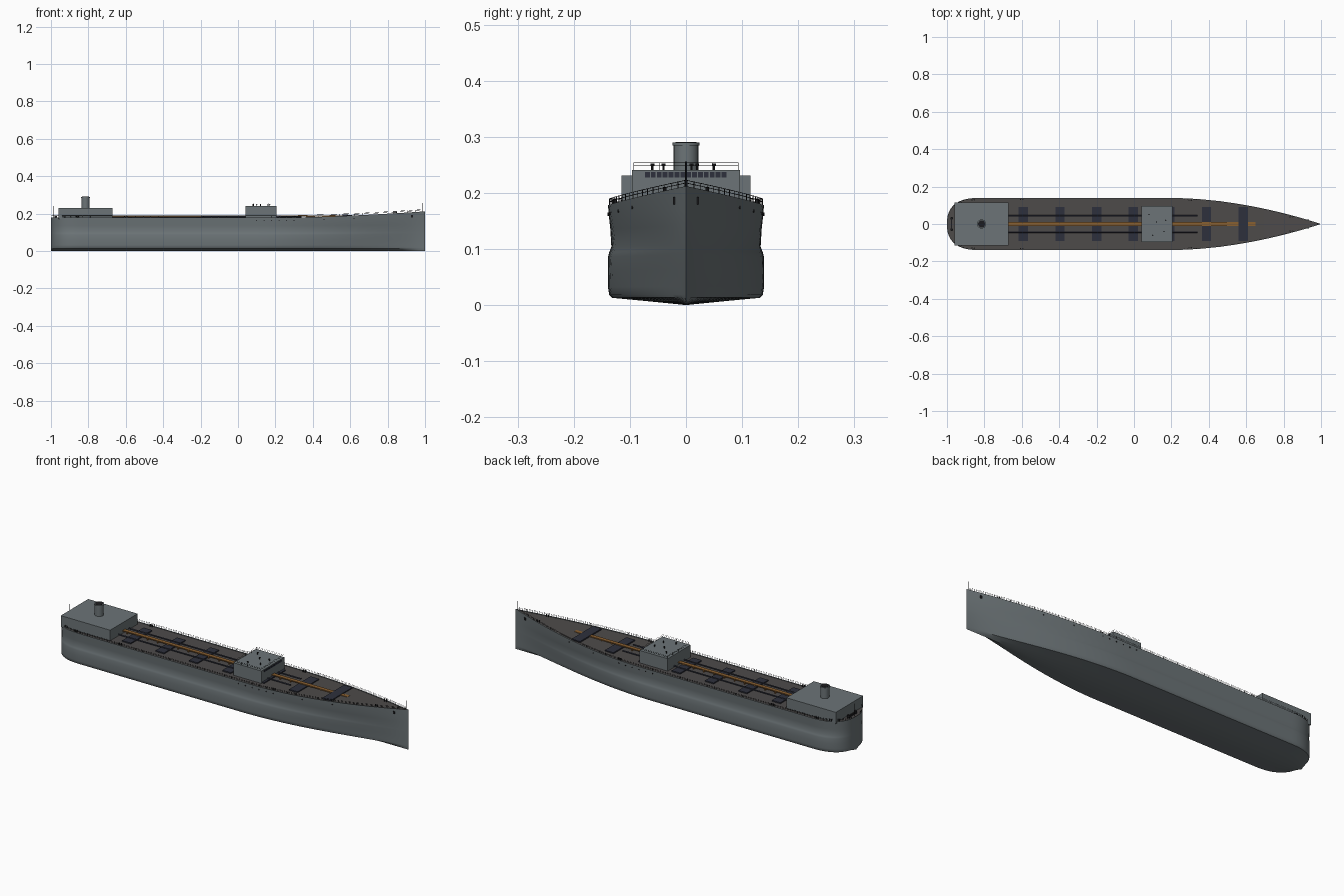
import bpy, bmesh, math
from mathutils import Vector

cube = bpy.data.objects.get("Cube")
if cube:
    bpy.data.objects.remove(cube, do_unlink=True)


def material(name, rgb):
    m = bpy.data.materials.new(name)
    m.use_nodes = True
    m.diffuse_color = (*rgb, 1)
    m.node_tree.nodes["Principled BSDF"].inputs["Base Color"].default_value = (*rgb, 1)
    return m


GREY = material("hull grey", (0.15, 0.175, 0.185))
DECK = material("deck brown grey", (0.075, 0.07, 0.068))
NAVY = material("hatch navy", (0.027, 0.03, 0.046))
BROWN = material("catwalk brown", (0.25, 0.115, 0.03))
BLACK = material("fitting black", (0.012, 0.012, 0.014))

BEAM = 0.139


def add_mesh(name, bm, *mats):
    me = bpy.data.meshes.new(name)
    bm.normal_update()
    bm.to_mesh(me)
    bm.free()
    ob = bpy.data.objects.new(name, me)
    bpy.context.collection.objects.link(ob)
    for m in mats:
        me.materials.append(m)
    return ob


def smooth(ob, degrees=35):
    bpy.ops.object.select_all(action='DESELECT')
    ob.select_set(True)
    bpy.context.view_layer.objects.active = ob
    bpy.ops.object.shade_smooth_by_angle(angle=math.radians(degrees))


def box(name, mat, x0, x1, y0, y1, z0, z1):
    bm = bmesh.new()
    bmesh.ops.create_cube(bm, size=1)
    for v in bm.verts:
        v.co = Vector((x0 + (v.co.x + 0.5) * (x1 - x0), y0 + (v.co.y + 0.5) * (y1 - y0),
                       z0 + (v.co.z + 0.5) * (z1 - z0)))
    return add_mesh(name, bm, mat)


def cylinder(name, mat, centre, radius, depth, sides=12, sideways=False):
    bm = bmesh.new()
    bmesh.ops.create_cone(bm, cap_ends=True, segments=sides, radius1=radius, radius2=radius, depth=depth)
    ob = add_mesh(name, bm, mat)
    ob.location = centre
    if sideways:
        ob.rotation_euler.x = math.pi / 2
    smooth(ob)
    return ob


def wires(name, mat, paths, radius):
    cu = bpy.data.curves.new(name, 'CURVE')
    cu.dimensions = '3D'
    cu.bevel_depth = radius
    cu.bevel_resolution = 0
    cu.use_fill_caps = True
    for path in paths:
        sp = cu.splines.new('POLY')
        sp.points.add(len(path) - 1)
        for p, co in zip(sp.points, path):
            p.co = (*co, 1)
    ob = bpy.data.objects.new(name, cu)
    bpy.context.collection.objects.link(ob)
    cu.materials.append(mat)


# Hull lines: deck height, half breadth at the deck and at the bilge
def sheer(x):
    return 0.178 + 0.034 * max(0, (x - 0.2) / 0.8) ** 1.6


def stern_round(x):
    t = min(1, max(0, (-0.83 - x) / 0.17))
    return BEAM * (1 - t ** 2.5) ** 0.4


def deck_width(x):
    return stern_round(x) if x < 0.2 else BEAM * (1 - ((x - 0.2) / 0.8) ** 1.85)


def bilge_width(x):
    return stern_round(x) if x < 0.1 else BEAM * (1 - ((x - 0.1) / 0.9) ** 2) ** 1.5


def hull_width(x, z):
    s = min(1, max(0, z / sheer(x)))
    s = s * s * (3 - 2 * s)
    return bilge_width(x) * (1 - s) + deck_width(x) * s


# Half section: breadth factor and height up the side, with a long side bulge
PROFILE = [(0.5, 0.007), (0.95, 0.013), (0.985, 0.018), (1, 0.032), (1, 0.06),
           (1, 0.086), (0.985, 0.094), (0.957, 0.104), (0.97, 0.135), (0.99, 0.16)]


def section(x):
    top, w = sheer(x), deck_width(x)
    inner = max(0, w - 0.003)
    pts = [(0, 0)] + [(f * hull_width(x, z), z * (0.7 + 0.3 * top / 0.178)) for f, z in PROFILE]
    pts += [(w, top), (inner, top), (inner, top - 0.003), (0, top - 0.003)]
    return pts


stations = [-1 + 0.17 * (1 - math.cos(i * math.pi / 24)) for i in range(12)]
stations += [-0.83 + 0.93 * i / 8 for i in range(9)] + [0.1 + 0.9 * i / 24 for i in range(1, 25)]

bm = bmesh.new()
rings = []
for x in stations:
    half = section(x)
    loop = half + [(-y, z) for y, z in half[-2:0:-1]]
    rings.append([bm.verts.new((x, y, z)) for y, z in loop])
count, n = len(rings[0]), len(PROFILE)
for a, b in zip(rings, rings[1:]):
    for j in range(count):
        k = (j + 1) % count
        face = bm.faces.new((a[j], b[j], b[k], a[k]))
        face.material_index = 1 if n + 3 <= j < count - n - 3 else 0
bmesh.ops.remove_doubles(bm, verts=bm.verts, dist=0.00005)
bmesh.ops.recalc_face_normals(bm, faces=bm.faces)
smooth(add_mesh("hull", bm, GREY, DECK), 40)

# Deck houses and funnel
box("aft_house", GREY, -0.96, -0.67, -0.115, 0.115, 0.17, 0.231)
box("bridge_house", GREY, 0.04, 0.205, -0.096, 0.096, 0.17, 0.241)
cylinder("funnel", GREY, (-0.815, 0, 0.257), 0.022, 0.06, 24)
cylinder("funnel_rim", GREY, (-0.815, 0, 0.287), 0.0245, 0.006, 24)
cylinder("funnel_mouth", BLACK, (-0.815, 0, 0.29), 0.019, 0.002, 24)
for i in range(14):
    y = -0.073 + i * 0.0105
    box("bridge_window", NAVY, 0.203, 0.2065, y, y + 0.0085, 0.227, 0.237)

# Catwalk, hatches and pipes on the tank deck
box("catwalk", BROWN, -0.67, 0.65, -0.01, 0.01, 0.185, 0.19)
for i in range(22):
    x = -0.65 + i * 0.06
    box("catwalk_support", BROWN, x, x + 0.004, -0.008, 0.008, 0.17, 0.187)
for i in range(7):
    x = -0.592 + i * 0.196
    z = sheer(x)
    box("hatch", NAVY, x - 0.025, x + 0.025, -0.09, 0.09, z - 0.01, z + 0.003)
for side in (-1, 1):
    wires("deck_pipe", NAVY, [[(-0.67, side * 0.043, 0.181), (0.34, side * 0.043, 0.183)]], 0.004)

# Railings along the deck edge
for side in (-1, 1):
    xs = [-0.997 + 0.167 * (1 - math.cos(i * math.pi / 16)) for i in range(8)]
    xs += [-0.83 + i * 0.0404 for i in range(46)]

    def rail_point(x, h):
        return (x, side * max(0, deck_width(x) - 0.002), sheer(x) + h)

    paths = [[rail_point(x, h) for x in xs] for h in (0.006, 0.011)]
    paths += [[rail_point(x, -0.002), rail_point(x, 0.011)] for x in xs]
    wires("deck_railing", BLACK, paths, 0.0006)

# Bridge roof railing and fittings
corners = [(0.045, -0.093), (0.2, -0.093), (0.2, 0.093), (0.045, 0.093)]
paths = [[(x, y, z) for x, y in corners + corners[:1]] for z in (0.248, 0.254)]
for (xa, ya), (xb, yb) in zip(corners, corners[1:] + corners[:1]):
    for i in range(4):
        x, y = xa + (xb - xa) * i / 4, ya + (yb - ya) * i / 4
        paths.append([(x, y, 0.24), (x, y, 0.254)])
wires("bridge_railing", BLACK, paths, 0.0005)
for x, y in [(0.08, 0.05), (0.12, 0.01), (0.17, 0.02), (0.16, -0.04), (0.1, -0.06)]:
    cylinder("roof_stand", BLACK, (x, y, 0.245), 0.002, 0.01, 8)
    cylinder("roof_instrument", BLACK, (x, y, 0.25), 0.0035, 0.004, 8)

# Flag staffs at bow and stern
wires("bow_staff", BLACK, [[(0.988, 0, 0.2), (0.988, 0, 0.256)]], 0.0014)
wires("stern_staff", BLACK, [[(-0.988, 0, 0.17), (-0.988, 0, 0.24)]], 0.0012)

# Mooring bitts, portholes, anchors and stern winch
for side in (-1, 1):
    for x in (-0.93, -0.86, -0.6, 0.3, 0.84):
        for dx in (-0.006, 0.006):
            y = side * (deck_width(x) - 0.009)
            cylinder("bitt", BLACK, (x + dx, y, sheer(x) + 0.003), 0.003, 0.012, 8)
    for x in (0.1, 0.14, 0.18, 0.22, 0.26, 0.3, 0.46, 0.62):
        z = sheer(x) - 0.016
        cylinder("porthole", BLACK, (x, side * (hull_width(x, z) - 0.002), z), 0.0028, 0.006, 10, True)
    y = side * hull_width(0.93, 0.185)
    box("anchor", BLACK, 0.925, 0.935, y - 0.002, y + 0.002, 0.179, 0.193)
    cylinder("stern_winch", BLACK, (-0.975, side * 0.03, 0.181), 0.007, 0.014, 12)
box("stern_winch_bar", BLACK, -0.978, -0.972, -0.03, 0.03, 0.174, 0.183)
